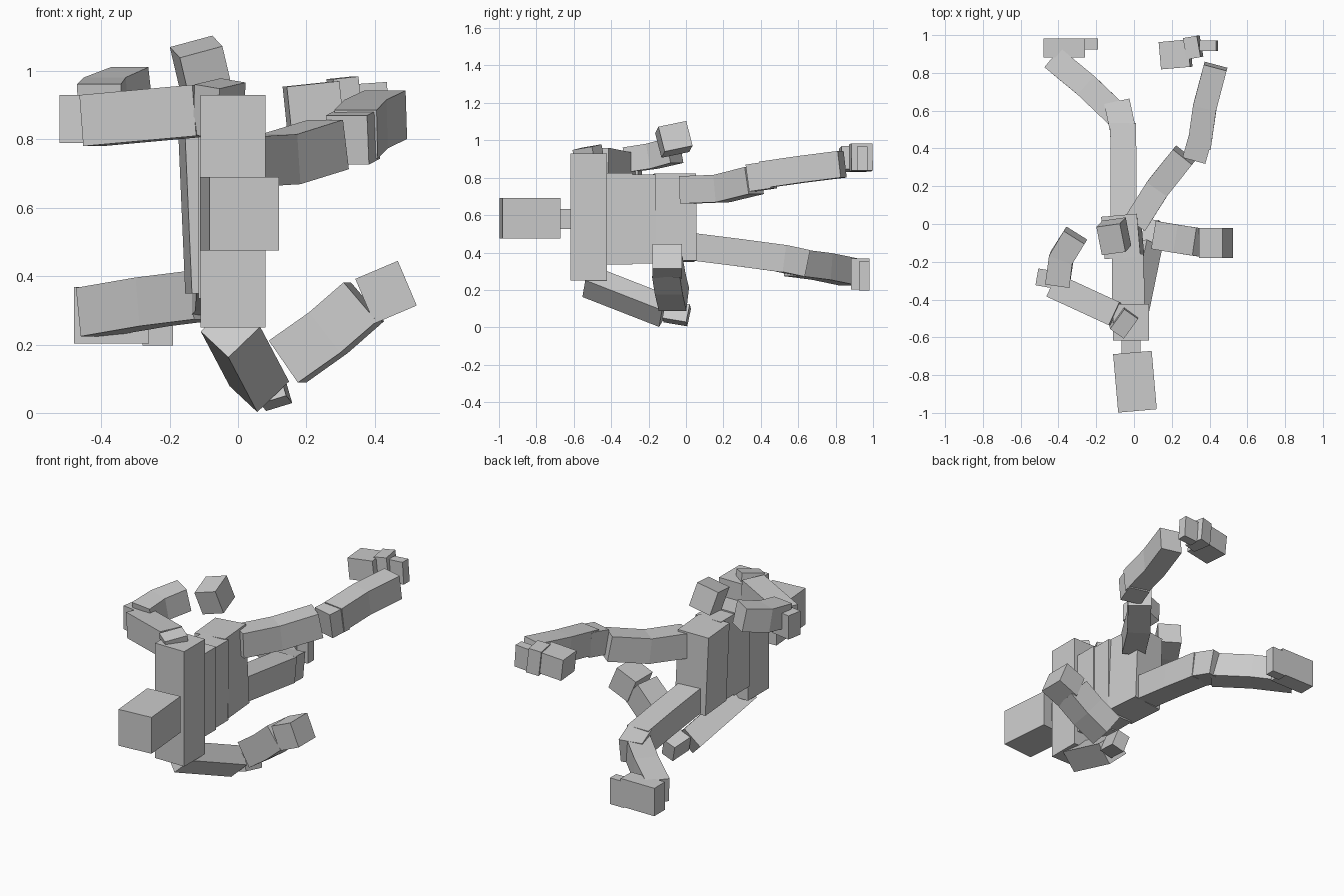
import bpy, bmesh, math
from mathutils import Vector, Matrix, Euler


def finish(name, bm):
    bmesh.ops.recalc_face_normals(bm, faces=bm.faces)
    me = bpy.data.meshes.new(name)
    bm.to_mesh(me)
    bm.free()
    ob = bpy.data.objects.new(name, me)
    bpy.context.collection.objects.link(ob)
    return ob


def box(name, center, size, rot=(0, 0, 0)):
    """Rotated block, angles in degrees."""
    bm = bmesh.new()
    r = Euler([math.radians(a) for a in rot]).to_matrix().to_4x4()
    m = Matrix.Translation(center) @ r @ Matrix.Diagonal((*size, 1))
    bmesh.ops.create_cube(bm, size=1, matrix=m)
    return finish(name, bm)


def limb(name, path, w, h, up=(0, 0, 1)):
    """Rectangular section (w sideways, h along up) swept on a path."""
    pts = [Vector(p) for p in path]
    bm = bmesh.new()
    rings = []
    for i, p in enumerate(pts):
        t = (pts[min(i + 1, len(pts) - 1)] - pts[max(i - 1, 0)]).normalized()
        side = t.cross(Vector(up)).normalized()
        u = side.cross(t)
        rings.append([bm.verts.new(p + side * w / 2 * a + u * h / 2 * b)
                      for a, b in ((-1, -1), (1, -1), (1, 1), (-1, 1))])
    for r0, r1 in zip(rings, rings[1:]):
        for k in range(4):
            j = (k + 1) % 4
            bm.faces.new((r0[k], r0[j], r1[j], r1[k]))
    bm.faces.new(rings[0])
    bm.faces.new(rings[-1])
    return finish(name, bm)


# head, neck and trunk (the figure lies on its side, head towards -y)
box("head", (0.005, -0.835, 0.583), (0.205, 0.31, 0.215), (0, 0, 5))
box("neck", (-0.015, -0.63, 0.58), (0.10, 0.12, 0.108))
box("shoulders", (-0.015, -0.52, 0.59), (0.19, 0.195, 0.68))
box("chest", (-0.03, -0.36, 0.58), (0.172, 0.15, 0.49))
box("waist", (-0.033, -0.235, 0.58), (0.166, 0.15, 0.475))
box("pelvis", (-0.06, -0.065, 0.585), (0.19, 0.225, 0.465), (0, -2.5, 5))

# upper arm side: shoulder joint, arm, elbow, forearm, hand
box("top_shoulder_joint", (-0.055, -0.515, 0.89), (0.09, 0.13, 0.15), (8, 8, -35))
limb("top_upper_arm", [(-0.10, -0.477, 0.885), (-0.43, -0.325, 0.855)], 0.135, 0.15)
box("top_elbow", (-0.455, -0.29, 0.86), (0.12, 0.09, 0.14), (0, 0, -10))
limb("top_forearm", [(-0.405, -0.32, 0.895), (-0.385, -0.18, 0.915),
                     (-0.31, -0.06, 0.945)], 0.13, 0.135)
box("top_hand", (-0.107, -0.065, 1.005), (0.13, 0.155, 0.14), (12, -15, 8))

# lower arm side
limb("low_upper_arm", [(-0.022, -0.523, 0.245), (0.0625, -0.113, 0.085)],
     0.13, 0.12, (-0.08, 0.046, 0.075))
box("low_elbow", (0.098, -0.05, 0.075), (0.08, 0.13, 0.10), (-10, -17, -5))
limb("low_forearm", [(0.145, -0.065, 0.15), (0.265, -0.085, 0.235),
                     (0.368, -0.10, 0.325)], 0.15, 0.15)
box("low_hand", (0.433, -0.10, 0.353), (0.135, 0.158, 0.142), (0, -23, 0))

# upper leg
limb("top_thigh", [(0.005, 0.0, 0.735), (0.125, 0.19, 0.742),
                   (0.265, 0.365, 0.785)], 0.13, 0.147)
limb("top_knee", [(0.32, 0.345, 0.798), (0.352, 0.46, 0.815)], 0.125, 0.145)
limb("top_shin", [(0.345, 0.41, 0.815), (0.375, 0.62, 0.845),
                  (0.432, 0.835, 0.872)], 0.125, 0.143)
box("top_foot_front", (0.22, 0.898, 0.90), (0.155, 0.145, 0.125), (0, -6, 5))
box("top_foot_middle", (0.313, 0.935, 0.908), (0.075, 0.115, 0.145), (0, -6, 10))
box("top_foot_heel", (0.395, 0.943, 0.90), (0.09, 0.055, 0.13), (0, -4, 0))

# lower leg
limb("low_thigh", [(-0.055, 0.0, 0.435), (-0.055, 0.28, 0.40),
                   (-0.058, 0.525, 0.367)], 0.137, 0.147)
limb("low_knee", [(-0.06, 0.505, 0.37), (-0.088, 0.635, 0.342)], 0.137, 0.145)
limb("low_shin", [(-0.088, 0.575, 0.345), (-0.25, 0.73, 0.325),
                  (-0.425, 0.875, 0.295)], 0.132, 0.143)
box("low_foot", (-0.37, 0.932, 0.285), (0.22, 0.10, 0.165))
box("low_toe", (-0.235, 0.953, 0.275), (0.09, 0.058, 0.155))
